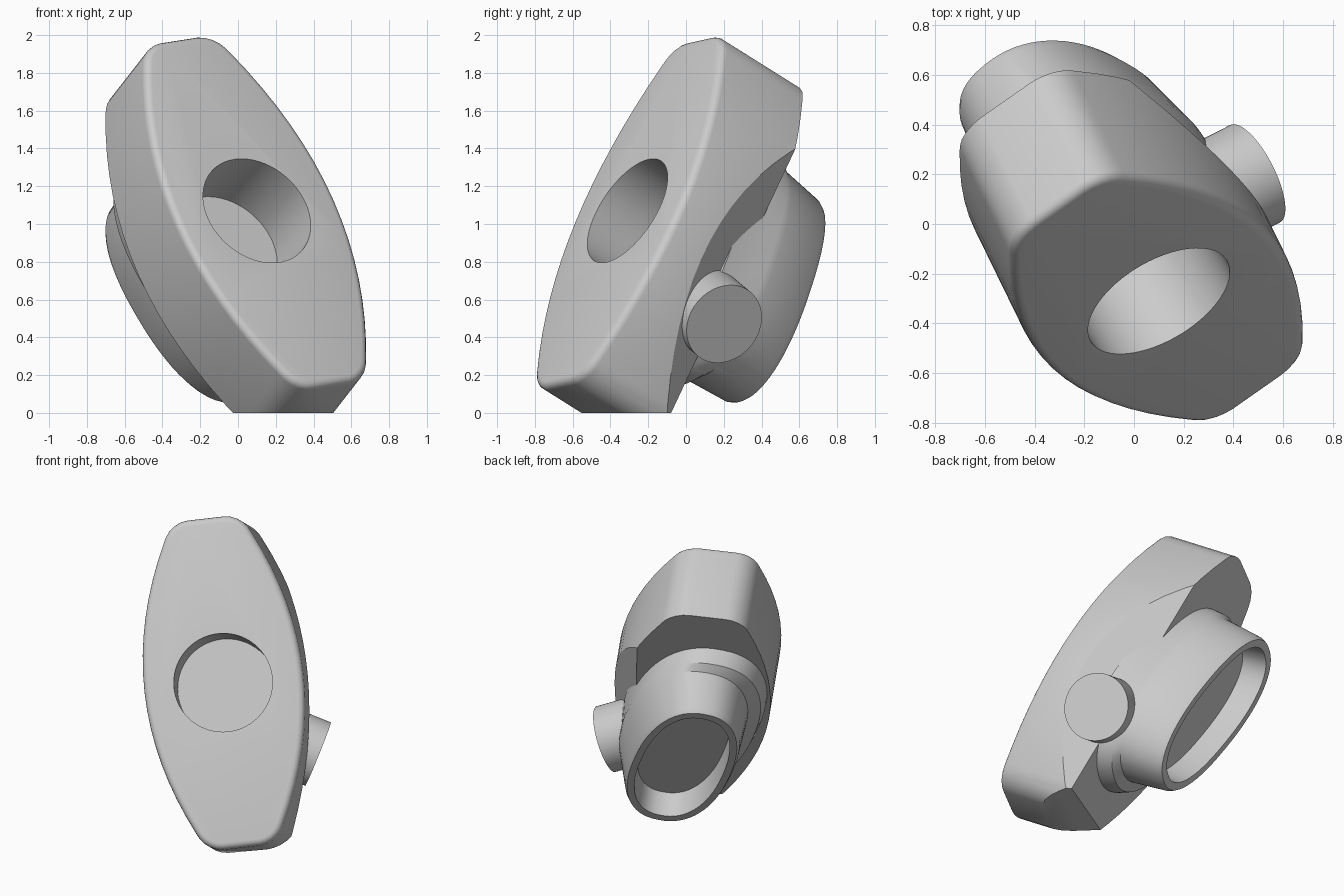
import bpy, bmesh, math
from mathutils import Matrix, Vector

default = bpy.data.objects.get("Cube")
if default:
    bpy.data.objects.remove(default)

# Tilted frame: X across the plate, Y through its depth, Z along its length
across = Vector((0.815, 0.571, 0.127)).normalized()
depth = Vector((-0.381, 0.353, 0.86)).cross(across).normalized()
frame = Matrix((across, depth, across.cross(depth))).transposed().to_4x4()
frame.translation = (0.10, -0.31, 1.07)

grey = bpy.data.materials.new("plain grey")
grey.use_nodes = True
colour = (0.6, 0.6, 0.6, 1)
grey.diffuse_color = colour
grey.node_tree.nodes["Principled BSDF"].inputs["Base Color"].default_value = colour


def add_part(name, bm, local=Matrix()):
    bmesh.ops.recalc_face_normals(bm, faces=bm.faces)
    mesh = bpy.data.meshes.new(name)
    bm.to_mesh(mesh)
    bm.free()
    mesh.materials.append(grey)
    obj = bpy.data.objects.new(name, mesh)
    bpy.context.collection.objects.link(obj)
    obj.matrix_world = frame @ local
    return obj


def activate(obj):
    bpy.ops.object.select_all(action='DESELECT')
    obj.select_set(True)
    bpy.context.view_layer.objects.active = obj


def loft(rings, power=2.0, count=64):
    """Skin rings of (depth, sideways shift, half width, half length), capped at both ends."""
    bm = bmesh.new()
    loops = []
    for y, shift, rx, rz in rings:
        loop = []
        for i in range(count):
            t = math.tau * i / count
            c, s = math.cos(t), math.sin(t)
            x = shift + rx * math.copysign(abs(c) ** (2 / power), c)
            z = rz * math.copysign(abs(s) ** (2 / power), s)
            loop.append(bm.verts.new((x, y, z)))
        loops.append(loop)
    for a, b in zip(loops, loops[1:]):
        for i in range(count):
            j = (i + 1) % count
            bm.faces.new((a[i], a[j], b[j], b[i]))
    bm.faces.new(loops[0])
    bm.faces.new(loops[-1])
    return bm


def slice_off(bm, point, normal):
    geom = bm.verts[:] + bm.edges[:] + bm.faces[:]
    cut = bmesh.ops.bisect_plane(bm, geom=geom, plane_co=point, plane_no=normal,
                                 clear_outer=True)
    edges = [e for e in cut["geom_cut"] if isinstance(e, bmesh.types.BMEdge)]
    bmesh.ops.edgeloop_fill(bm, edges=edges)


def soften(bm, edges, width):
    bmesh.ops.bevel(bm, geom=edges, offset=width, offset_type='OFFSET', segments=4,
                    profile=0.5, affect='EDGES', clamp_overlap=True)


# Body: barrel outline pushed through the depth
bm = bmesh.new()
steps, half = 18, 1.07
levels = [half * (2 * i / steps - 1) for i in range(steps + 1)]
right = [(0.515 - 0.295 * (s / half) ** 2, s) for s in levels]
outline = right + [(-x, s) for x, s in reversed(right)]
face = bm.faces.new([bm.verts.new((x, 0, s)) for x, s in outline])
pushed = bmesh.ops.extrude_face_region(bm, geom=[face])
bmesh.ops.translate(bm, vec=(0.04, 0.55, 0),
                    verts=[v for v in pushed["geom"] if isinstance(v, bmesh.types.BMVert)])
bmesh.ops.recalc_face_normals(bm, faces=bm.faces)

# Rounded corners, then a soft rim around the front face
corners = [e for e in bm.edges if all(abs(v.co.z) > half - 0.01 for v in e.verts)
           and abs(e.verts[0].co.y - e.verts[1].co.y) > 0.1]
soften(bm, corners, 0.1)
rim = [e for e in bm.edges if all(v.co.y < 0.001 for v in e.verts)]
soften(bm, rim, 0.04)

# Lower end planed level with the ground, and planed side behind the button
to_local = frame.inverted()
down = to_local.to_3x3() @ Vector((0, 0, -1))
slice_off(bm, to_local @ Vector((0, 0, 0)), down)
slice_off(bm, (0.52, 0.244, -0.195), (0.89, 0.45, -0.09))
body = add_part("body", bm)

# Round blind hole in the front face
cutter = add_part("hole_cutter", loft([(-0.3, 0, 0.318, 0.318), (0.4, 0, 0.318, 0.318)]))
cutter.hide_render = True
activate(body)
hole = body.modifiers.new("hole", 'BOOLEAN')
hole.operation = 'DIFFERENCE'
hole.solver = 'EXACT'
hole.object = cutter
bpy.ops.object.modifier_apply(modifier=hole.name)
bpy.data.objects.remove(cutter)

# Rear neck: collar stepped on one side, flowing into an oval cup with a recessed floor
neck = add_part("rear_cup", loft([
    (0.42, 0, 0.44, 0.73), (0.58, 0.01, 0.43, 0.73), (0.66, 0.03, 0.42, 0.71),
    (0.70, 0.07, 0.38, 0.66), (0.97, 0.06, 0.33, 0.64), (1.0, 0.06, 0.315, 0.625),
    (1.0, 0.06, 0.27, 0.57), (0.83, 0.06, 0.26, 0.55)], power=2.3),
    Matrix.Rotation(math.radians(-8), 4, 'Y'))

# Side button: short cylinder standing on the planed side
axis = Vector((0.84, 0.12, -0.45))
button = add_part("side_button", loft([(-0.3, 0, 0.22, 0.22), (0, 0, 0.22, 0.22)]),
                  Matrix.Translation((0.53, 0.51, -0.48))
                  @ axis.to_track_quat('Y', 'Z').to_matrix().to_4x4())

for part in (body, neck, button):
    activate(part)
    bpy.ops.object.shade_smooth_by_angle(angle=math.radians(30))
